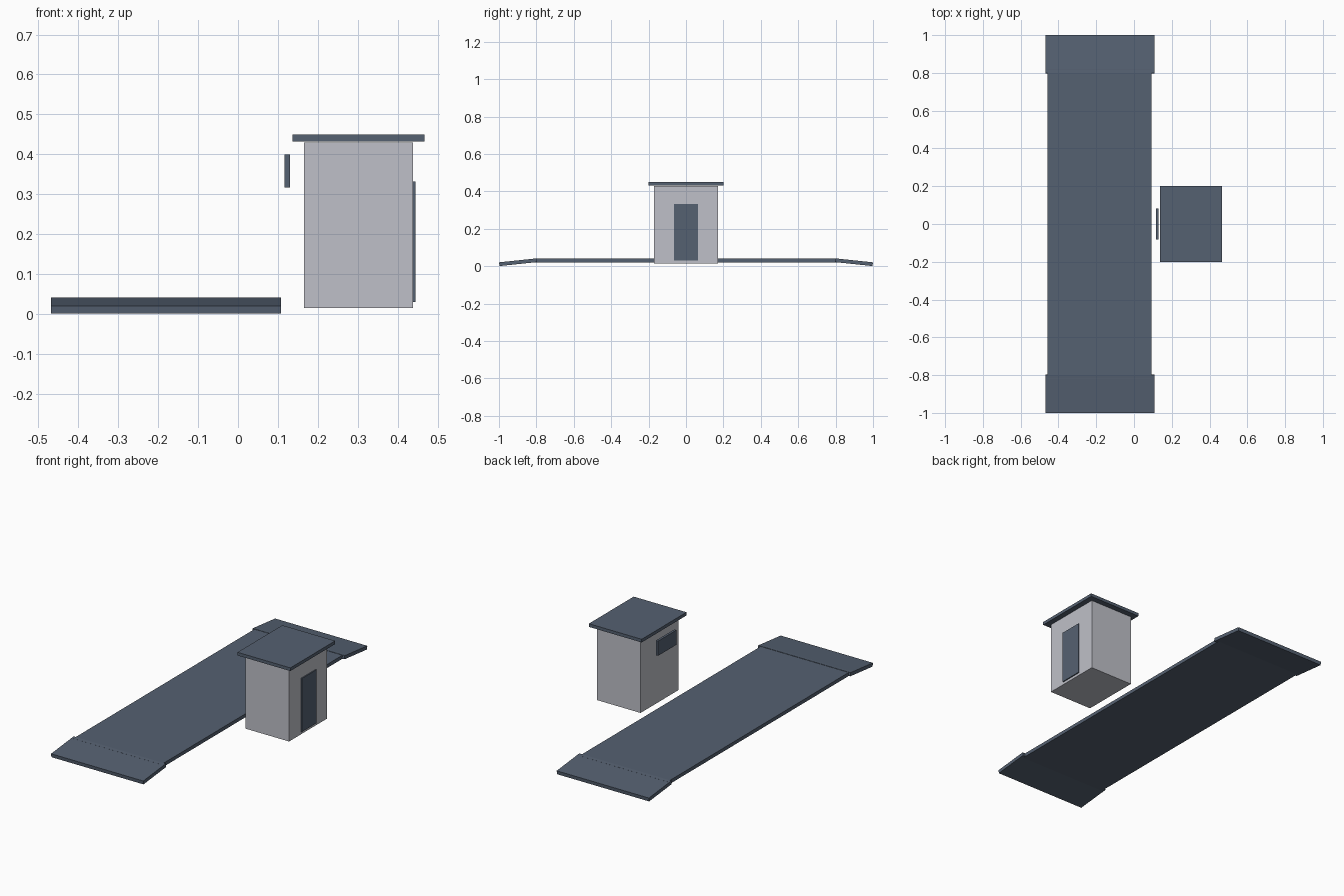
import bpy, math

cube = bpy.data.objects.get("Cube")
if cube:
    bpy.data.objects.remove(cube, do_unlink=True)


def material(name, rgb):
    m = bpy.data.materials.new(name)
    m.use_nodes = True
    m.diffuse_color = (*rgb, 1)
    m.node_tree.nodes["Principled BSDF"].inputs["Base Color"].default_value = (*rgb, 1)
    return m


steel = material("slate blue steel", (0.091, 0.119, 0.165))
wall = material("light grey wall", (0.52, 0.53, 0.58))


def box(name, x, y, z, mat, tilt=0):
    """Box from (min, max) ranges, optionally tilted about x."""
    spans = (x, y, z)
    bpy.ops.mesh.primitive_cube_add(size=1, location=[(a + b) / 2 for a, b in spans])
    ob = bpy.context.object
    ob.name = name
    ob.scale = [b - a for a, b in spans]
    ob.rotation_euler.x = tilt
    ob.data.materials.append(mat)
    return ob


# Weighing deck with a sloping ramp at each end
box("deck", (-0.457, 0.093), (-0.818, 0.818), (0.02, 0.04), steel)
slope = math.radians(6)
for name, side in (("front_ramp", -1), ("back_ramp", 1)):
    y = sorted((side * 0.797, side * 0.999))
    box(name, (-0.468, 0.108), y, (0.0112, 0.0312), steel, -side * slope)

# Control hut
box("hut_walls", (0.165, 0.438), (-0.17, 0.17), (0.015, 0.43), wall)
box("hut_roof", (0.137, 0.467), (-0.2, 0.2), (0.432, 0.45), steel)
box("hut_door", (0.437, 0.444), (-0.065, 0.065), (0.03, 0.332), steel)
box("hut_window", (0.117, 0.13), (-0.082, 0.082), (0.317, 0.4), steel)
